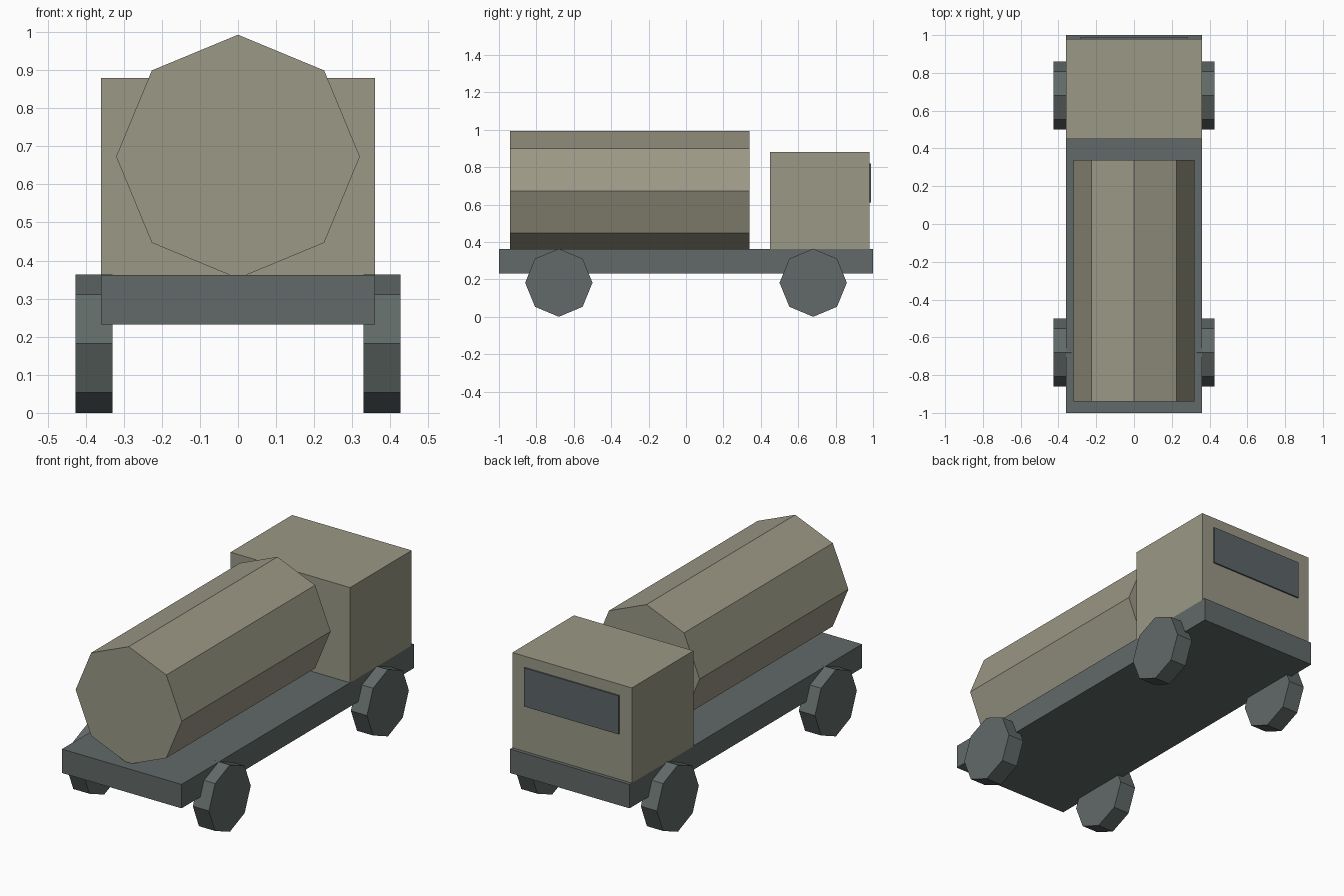
import bpy, bmesh, math

if "Cube" in bpy.data.objects:
    bpy.data.objects.remove(bpy.data.objects["Cube"])


def material(name, r, g, b):
    m = bpy.data.materials.new(name)
    m.diffuse_color = (r, g, b, 1)
    m.use_nodes = True
    m.node_tree.nodes["Principled BSDF"].inputs["Base Color"].default_value = m.diffuse_color
    return m


TAN = material("tan paint", 0.328, 0.314, 0.235)
GREY = material("dark grey", 0.120, 0.143, 0.138)
GLASS = material("window grey", 0.107, 0.130, 0.136)


def make(name, bm, mat):
    bmesh.ops.recalc_face_normals(bm, faces=bm.faces[:])
    me = bpy.data.meshes.new(name)
    bm.to_mesh(me)
    bm.free()
    me.materials.append(mat)
    ob = bpy.data.objects.new(name, me)
    bpy.context.collection.objects.link(ob)
    return ob


def box(name, x, y, z, mat):
    bm = bmesh.new()
    bmesh.ops.create_cube(bm, size=1)
    for v in bm.verts:
        v.co = [(a + b) / 2 + c * (b - a) for (a, b), c in zip((x, y, z), v.co)]
    return make(name, bm, mat)


def octagon_prism(name, point, start, end, mat):
    """point(u, v, t) maps the unit octagon and axis position into space."""
    bm = bmesh.new()
    rings = []
    for t in (start, end):
        ring = [bm.verts.new(point(math.cos(k * math.pi / 4), math.sin(k * math.pi / 4), t))
                for k in range(8)]
        bm.faces.new(ring)
        rings.append(ring)
    a, b = rings
    for k in range(8):
        j = (k + 1) % 8
        bm.faces.new((a[k], a[j], b[j], b[k]))
    return make(name, bm, mat)


# Flat chassis bed
box("chassis", (-0.36, 0.36), (-1, 1), (0.232, 0.362), GREY)

# Cab with a thin windscreen plate
box("cab", (-0.36, 0.36), (0.45, 0.98), (0.36, 0.88), TAN)
box("windscreen", (-0.285, 0.285), (0.979, 0.988), (0.61, 0.82), GLASS)

# Eight-sided tank lying along the bed
octagon_prism("tank", lambda u, v, t: (0.32 * u, t, 0.673 + 0.32 * v), -0.94, 0.34, TAN)

# Four eight-sided wheels
for side, sx in (("left", -1), ("right", 1)):
    for end, y in (("front", -0.68), ("rear", 0.68)):
        octagon_prism(f"{end}_{side}_wheel",
                      lambda u, v, t: (t, y + 0.18 * u, 0.182 + 0.182 * v),
                      sx * 0.33, sx * 0.427, GREY)
